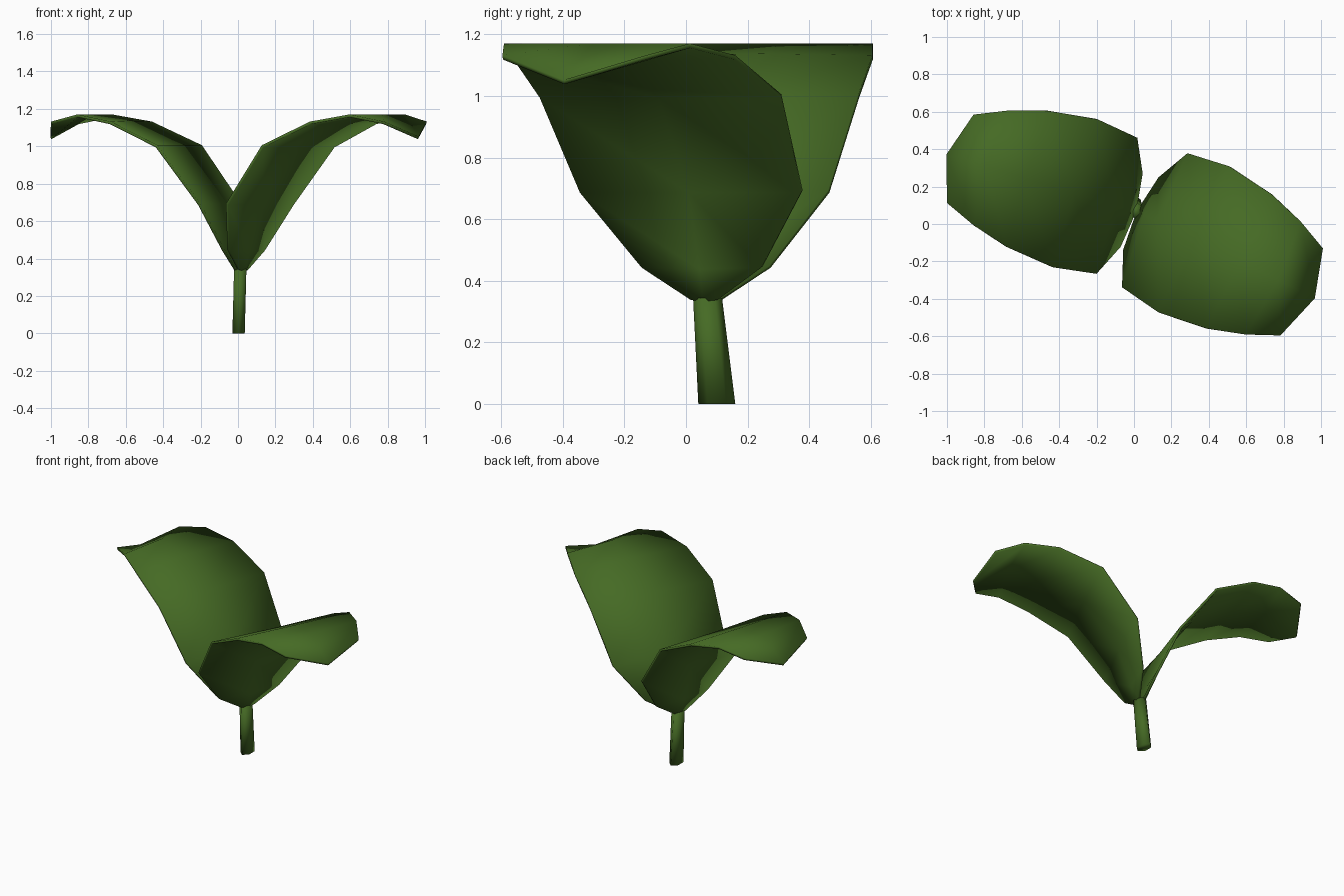
import bpy, bmesh, math

if "Cube" in bpy.data.objects:
    bpy.data.objects.remove(bpy.data.objects["Cube"])

green = bpy.data.materials.new("leaf_green")
green.diffuse_color = (0.06, 0.145, 0.018, 1)
green.use_nodes = True
green.node_tree.nodes["Principled BSDF"].inputs["Base Color"].default_value = green.diffuse_color


def finish(name, bm):
    bmesh.ops.recalc_face_normals(bm, faces=bm.faces)
    for f in bm.faces:
        f.smooth = True
    me = bpy.data.meshes.new(name)
    bm.to_mesh(me)
    bm.free()
    me.materials.append(green)
    ob = bpy.data.objects.new(name, me)
    bpy.context.collection.objects.link(ob)
    return ob


# Leaf rows: rim distance along leaf, half width, rim z, midrib distance, midrib z
ROWS = [
    (0.00, 0.045, 0.34, 0.01, 0.335),
    (0.02, 0.205, 0.445, 0.035, 0.44),
    (0.102, 0.380, 0.69, 0.115, 0.69),
    (0.33, 0.413, 1.00, 0.34, 1.00),
    (0.597, 0.380, 1.125, 0.61, 1.13),
    (0.80, 0.320, 1.163, 0.83, 1.163),
    (0.967, 0.247, 1.125, 1.045, 1.045),
]


def leaf(name, ox, oy, angle, wide):
    c, s = math.cos(math.radians(angle)), math.sin(math.radians(angle))
    bm = bmesh.new()
    grid = []
    for d, w, z, dm, zm in ROWS:
        pts = [(d, w * wide, z), (dm, 0, zm), (d, -w * wide, z)]
        grid.append([bm.verts.new((ox + a * c - b * s, oy + a * s + b * c, h))
                     for a, b, h in pts])
    for r0, r1 in zip(grid, grid[1:]):
        for i in range(2):
            bm.faces.new((r0[i], r0[i + 1], r1[i + 1], r1[i]))
    ob = finish(name, bm)
    mod = ob.modifiers.new("thickness", 'SOLIDIFY')
    mod.thickness = 0.015
    mod.offset = 0


# Two leaves spreading to opposite sides
leaf("right_leaf", 0.025, 0.062, -26, 1.05)
leaf("left_leaf", 0.0, 0.07, 163.3, 1.0)

# Short leaning stem: (x, y, z, x radius, y radius)
bm = bmesh.new()
rings = []
for x, y, z, rx, ry in [(0.003, 0.10, 0, 0.033, 0.06),
                        (0.012, 0.07, 0.345, 0.033, 0.047)]:
    rings.append([bm.verts.new((x + rx * math.cos(k * math.pi / 3 + math.pi / 6) / 0.866,
                                y + ry * math.sin(k * math.pi / 3 + math.pi / 6), z))
                  for k in range(6)])
for k in range(6):
    j = (k + 1) % 6
    bm.faces.new((rings[0][k], rings[0][j], rings[1][j], rings[1][k]))
bm.faces.new(rings[0])
bm.faces.new(rings[1])
finish("stem", bm)
